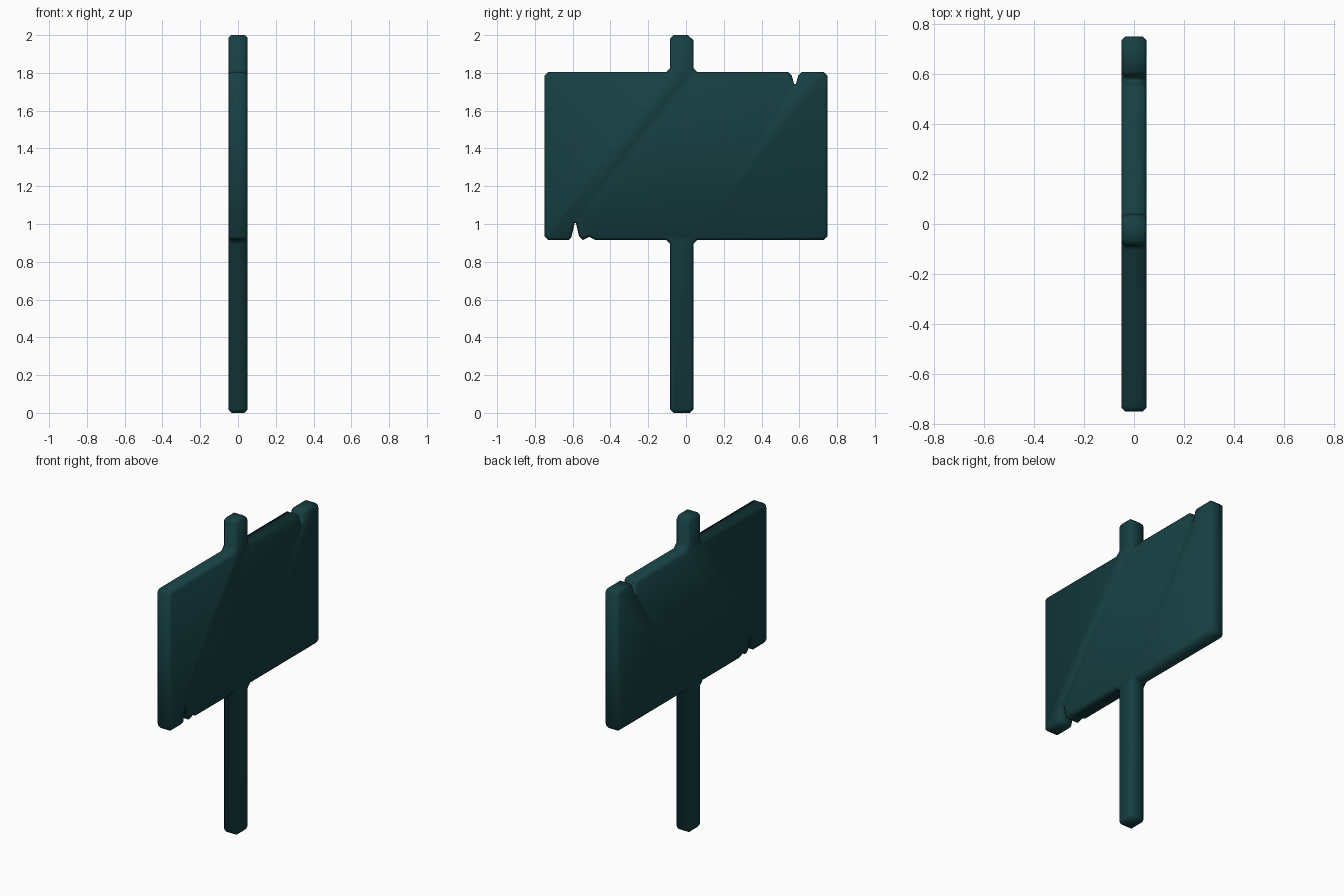
import bpy, bmesh

if "Cube" in bpy.data.objects:
    bpy.data.objects.remove(bpy.data.objects["Cube"])

HALF = 0.05          # half thickness
L, R = -0.085, 0.04  # post sides
TOP, BOT = 1.805, 0.915

# Outline in (y, z), counter-clockwise seen from +x
outline = [
    # post foot
    (L, 0.02), (L + 0.02, 0), (R - 0.02, 0), (R, 0.02),
    # right half of the board
    (R, 0.895), (R + 0.02, BOT), (0.73, BOT), (0.75, 0.935),
    (0.75, TOP - 0.02), (0.73, TOP),
    # crack in the top edge
    (0.612, TOP), (0.594, 1.785), (0.582, 1.742), (0.572, 1.742),
    (0.56, 1.785), (0.542, TOP),
    # post tip
    (R + 0.02, TOP), (R, 1.825), (R, 1.972), (0.01, 2.0),
    (L + 0.02, 2.0), (L, 1.98), (L, 1.825), (L - 0.02, TOP),
    # left half of the board
    (-0.73, TOP), (-0.75, TOP - 0.02), (-0.75, 0.935), (-0.73, BOT),
    # splintered crack in the bottom edge
    (-0.622, BOT), (-0.607, 0.93), (-0.589, 1.005), (-0.583, 1.005),
    (-0.566, 0.935), (-0.545, BOT), (-0.512, 0.932), (-0.48, BOT),
    # back to the post
    (L - 0.02, BOT), (L, 0.895),
]

# Flush board and post cut from one slab
bm = bmesh.new()
face = bm.faces.new([bm.verts.new((-HALF, y, z)) for y, z in outline])
ext = bmesh.ops.extrude_face_region(bm, geom=[face])
for v in ext["geom"]:
    if isinstance(v, bmesh.types.BMVert):
        v.co.x = HALF
bmesh.ops.recalc_face_normals(bm, faces=bm.faces)

# Chamfer the front and back rims
rims = [e for e in bm.edges if abs(e.verts[0].co.x - e.verts[1].co.x) < 1e-5]
bmesh.ops.bevel(bm, geom=rims, offset=0.015, segments=1, profile=0.5,
                affect='EDGES', clamp_overlap=False)
bmesh.ops.recalc_face_normals(bm, faces=bm.faces)
for f in bm.faces:
    f.smooth = True

mesh = bpy.data.meshes.new("wooden_sign")
bm.to_mesh(mesh)
bm.free()
sign = bpy.data.objects.new("wooden_sign", mesh)
bpy.context.collection.objects.link(sign)

# Dark teal paint
paint = bpy.data.materials.new("dark_teal")
paint.diffuse_color = (0.008, 0.05, 0.055, 1)
paint.use_nodes = True
paint.node_tree.nodes["Principled BSDF"].inputs["Base Color"].default_value = paint.diffuse_color
mesh.materials.append(paint)
